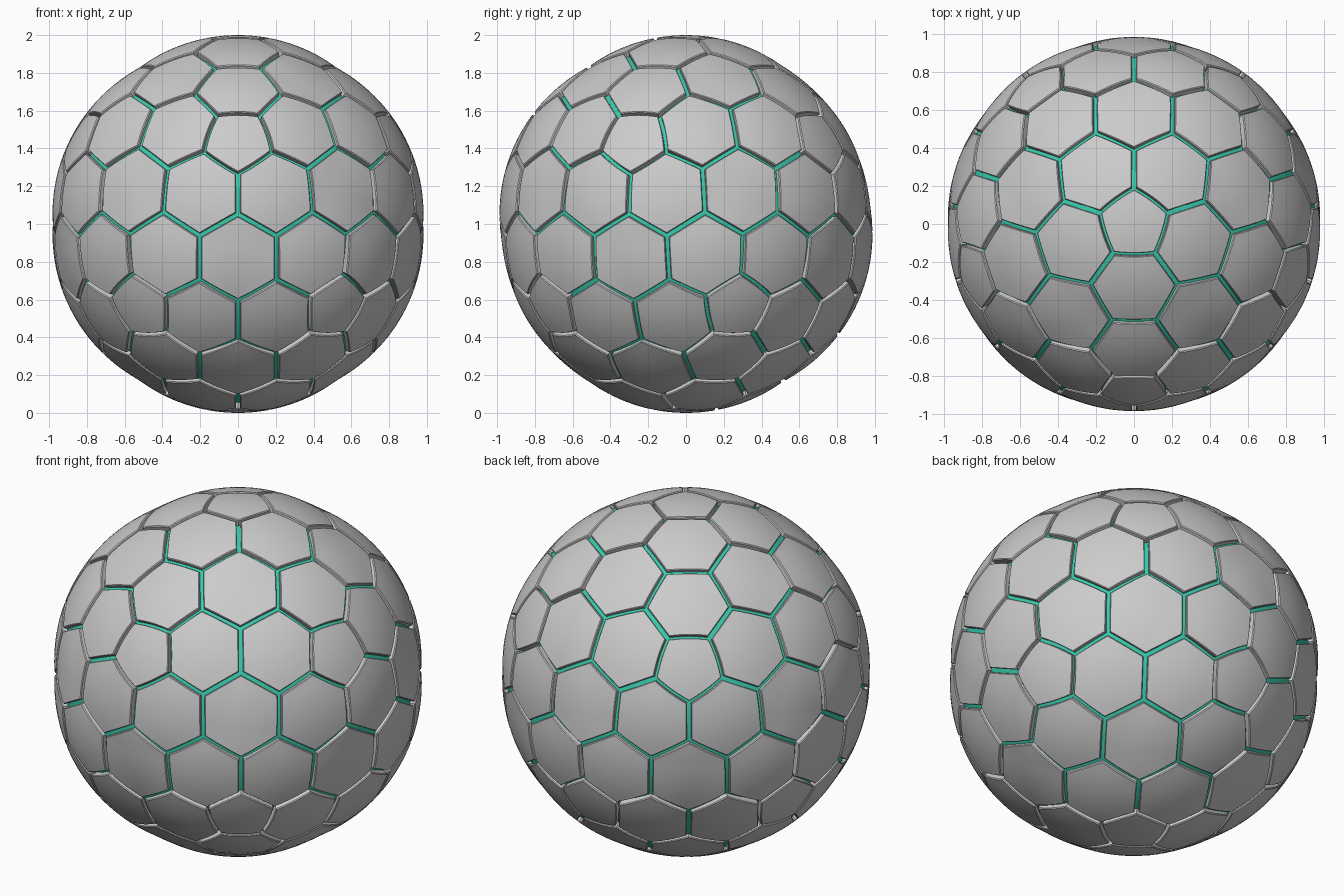
import bpy, bmesh, math
from mathutils import Matrix, Vector

cube = bpy.data.objects.get("Cube")
if cube:
    bpy.data.objects.remove(cube)

CENTRE = Vector((0, 0, 1))
CORE_R = 0.96      # inner ball showing in the seams
SEGS = 6           # pieces per tile edge
BOW = 0.006        # outward curve of the five-sided tiles


def material(name, rgb):
    m = bpy.data.materials.new(name)
    m.use_nodes = True
    m.diffuse_color = (*rgb, 1)
    m.node_tree.nodes["Principled BSDF"].inputs["Base Color"].default_value = (*rgb, 1)
    return m


def make_object(name, bm, mat):
    bmesh.ops.recalc_face_normals(bm, faces=bm.faces)
    mesh = bpy.data.meshes.new(name)
    bm.to_mesh(mesh)
    bm.free()
    mesh.materials.append(mat)
    ob = bpy.data.objects.new(name, mesh)
    ob.location = CENTRE
    bpy.context.collection.objects.link(ob)
    bpy.ops.object.select_all(action='DESELECT')
    ob.select_set(True)
    bpy.context.view_layer.objects.active = ob
    bpy.ops.object.shade_smooth_by_angle(angle=math.radians(35))
    return ob


grey = material("light grey", (0.6, 0.6, 0.6))
teal = material("teal", (0.04, 0.6, 0.42))

# Geodesic grid: every grid point becomes the middle of one tile
grid = bmesh.new()
bmesh.ops.create_icosphere(grid, subdivisions=1, radius=1,
                           matrix=Matrix.Rotation(-math.pi / 2, 4, 'Z'))
corners = [v.co.normalized() for v in grid.verts]
bmesh.ops.subdivide_edges(grid, edges=grid.edges[:], cuts=2, use_grid_fill=True)
bmesh.ops.triangulate(grid, faces=grid.faces[:])
for v in grid.verts:
    v.co.normalize()


def surface(d):
    """Point on the outer surface, slightly swollen around each five-sided tile."""
    d = d.normalized()
    a = min(d.angle(c) for c in corners)
    return d * (1 - 0.02 * min(1, a / 0.55) ** 2)


def middle(face):
    return sum((v.co for v in face.verts), Vector()).normalized()


def outline(v):
    """Closed outline of the tile around one grid point."""
    side = v.co.orthogonal().normalized()
    up = v.co.cross(side)

    def turn(f):
        m = middle(f)
        return math.atan2(m.dot(up), m.dot(side))

    ring = sorted(v.link_faces, key=turn)
    pts = []
    for f, g in zip(ring, ring[1:] + ring[:1]):
        other = next(w for w in f.verts if w in g.verts[:] and w != v)
        away = (other.co - v.co).normalized()
        bow = BOW if len(ring) == 5 else -BOW if len(other.link_faces) == 5 else 0
        a, b = middle(f), middle(g)
        for k in range(SEGS):
            t = k / SEGS
            pts.append(a.lerp(b, t) + away * (bow * 4 * t * (1 - t)))
    return pts


def add_tile(bm, v, gap):
    pts = outline(v)
    apothem = min((p - v.co).length for p in pts)
    rim = 1 - gap / apothem
    edge = rim - 0.004 / apothem

    def loop(scale, place):
        return [bm.verts.new(place(v.co.lerp(p, scale))) for p in pts]

    # Side wall, small rounded rim, then the domed top
    loops = [loop(rim, lambda d: d.normalized() * (CORE_R - 0.01)),
             loop(rim, lambda d: surface(d) * 0.995),
             loop(edge, surface)]
    loops += [loop(edge * s, surface) for s in (0.75, 0.5, 0.25)]
    n = len(pts)
    for lo, hi in zip(loops, loops[1:]):
        for i in range(n):
            j = (i + 1) % n
            bm.faces.new((lo[i], lo[j], hi[j], hi[i]))
    top = bm.verts.new(surface(v.co))
    for i in range(n):
        bm.faces.new((loops[-1][i], loops[-1][(i + 1) % n], top))


# Shell tiles
for name, count, gap in (("pentagon_tiles", 5, 0.006), ("hexagon_tiles", 6, 0.011)):
    bm = bmesh.new()
    for v in grid.verts:
        if len(v.link_faces) == count:
            add_tile(bm, v, gap)
    make_object(name, bm, grey)
grid.free()

# Inner ball
bm = bmesh.new()
bmesh.ops.create_icosphere(bm, subdivisions=5, radius=CORE_R)
make_object("inner_ball", bm, teal)
